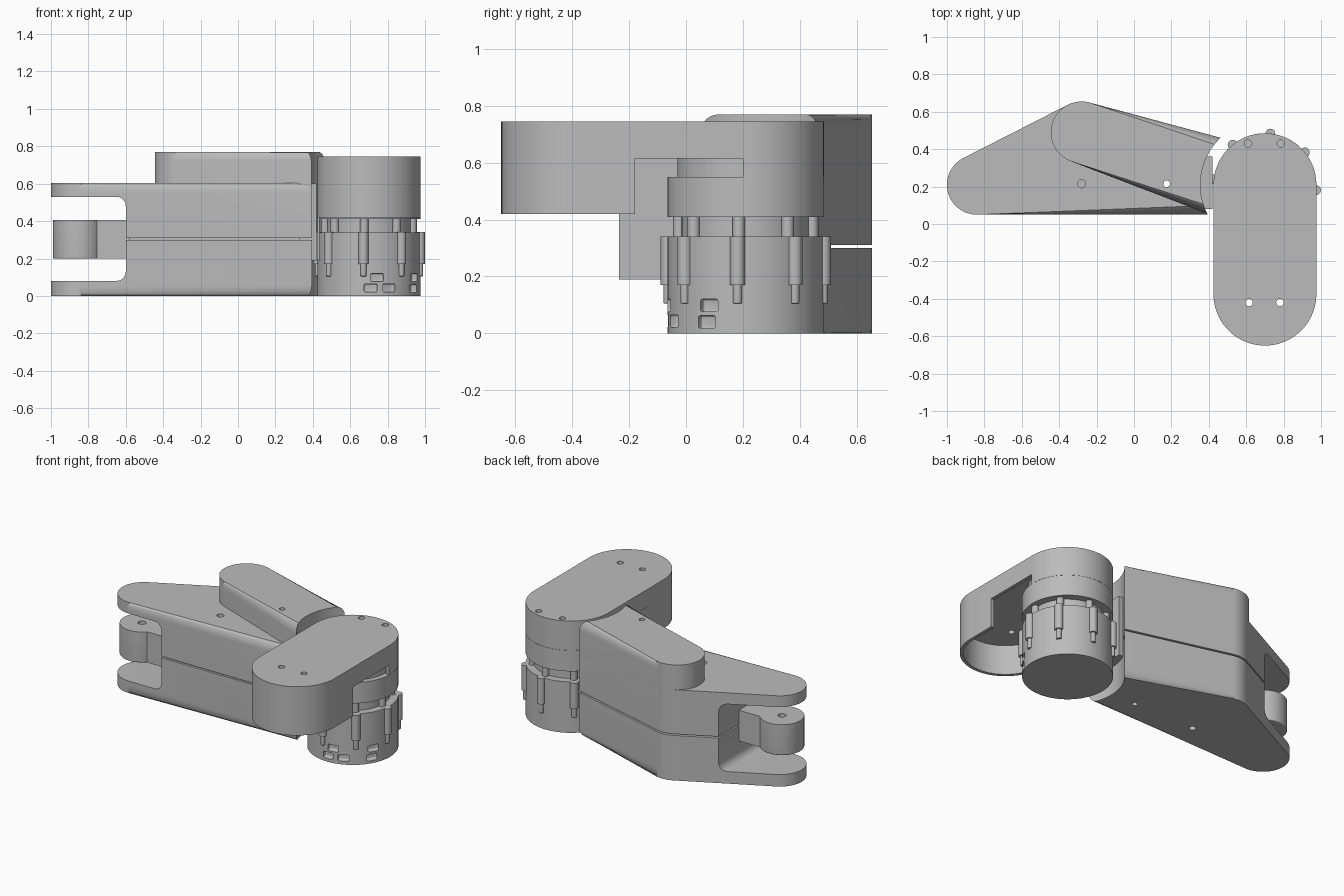
import bpy, bmesh
from math import sin, cos, pi, radians
from mathutils import Matrix, Vector

old = bpy.data.objects.get("Cube")
if old:
    bpy.data.objects.remove(old, do_unlink=True)

grey = bpy.data.materials.new("machined grey")
grey.use_nodes = True
COLOUR = (0.5, 0.5, 0.5, 1)
grey.diffuse_color = COLOUR
grey.node_tree.nodes["Principled BSDF"].inputs["Base Color"].default_value = COLOUR
parts = []


def finish(name, bm):
    bmesh.ops.recalc_face_normals(bm, faces=bm.faces)
    mesh = bpy.data.meshes.new(name)
    bm.to_mesh(mesh)
    bm.free()
    mesh.materials.append(grey)
    ob = bpy.data.objects.new(name, mesh)
    bpy.context.scene.collection.objects.link(ob)
    parts.append(ob)
    return ob


def prism(name, pts, z0, z1, top=0, bottom=0):
    """Extrude a plan outline, rounding its top and bottom rims."""
    bm = bmesh.new()
    low = [bm.verts.new((x, y, z0)) for x, y in pts]
    high = [bm.verts.new((x, y, z1)) for x, y in pts]
    n = len(pts)
    bm.faces.new(low[::-1])
    bm.faces.new(high)
    for i in range(n):
        j = (i + 1) % n
        bm.faces.new((low[i], low[j], high[j], high[i]))
    for z, r in ((z1, top), (z0, bottom)):
        if r:
            rim = [e for e in bm.edges if all(abs(v.co.z - z) < 1e-5 for v in e.verts)]
            bmesh.ops.bevel(bm, geom=rim, offset=r, segments=6, profile=0.5,
                            affect='EDGES', clamp_overlap=False)
    bmesh.ops.remove_doubles(bm, verts=bm.verts, dist=1e-5)
    return finish(name, bm)


def arc(x, y, r, a0, a1, n=24):
    angles = [radians(a0 + (a1 - a0) * i / n) for i in range(n + 1)]
    return [(x + r * cos(a), y + r * sin(a)) for a in angles]


def cylinder(name, x, y, r, z0, z1, top=0, bottom=0, n=64):
    return prism(name, arc(x, y, r, 0, 360, n)[:-1], z0, z1, top, bottom)


def box(name, lo, hi, bevel=0, turn=None):
    lo, hi = Vector(lo), Vector(hi)
    bm = bmesh.new()
    bmesh.ops.create_cube(bm, size=1, matrix=Matrix.Translation((lo + hi) / 2)
                          @ Matrix.Diagonal((*(hi - lo), 1)))
    if bevel:
        bmesh.ops.bevel(bm, geom=bm.edges[:], offset=bevel, segments=5,
                        profile=0.5, affect='EDGES')
    if turn:
        bm.transform(turn)
    return finish(name, bm)


def cut(targets, cutter):
    """Subtract the cutter from each target, then discard it."""
    for ob in targets:
        mod = ob.modifiers.new("cut", 'BOOLEAN')
        mod.operation, mod.solver, mod.object = 'DIFFERENCE', 'EXACT', cutter
        dg = bpy.context.evaluated_depsgraph_get()
        mesh = bpy.data.meshes.new_from_object(ob.evaluated_get(dg))
        ob.modifiers.clear()
        ob.data = mesh
    parts.remove(cutter)
    bpy.data.objects.remove(cutter, do_unlink=True)


MX, MY, R = 0.70, 0.21, 0.275   # motor axis and radius
FX, FY = -0.84, 0.21            # fork axis
AY = -0.375                     # far end of the swing arm

# Housing: two shells and a raised block, scooped around the motor
plan = (arc(-0.28, 0.49, 0.165, 116, 75, 10) + [(0.6, 0.424), (0.6, 0.05)]
        + arc(FX, FY, 0.16, 270, 116, 28))
ridge = arc(-0.28, 0.49, 0.165, 249, 75, 28) + [(0.6, 0.424), (0.6, -0.025)]
lower = prism("lower_housing", plan[::-1], 0, 0.30, bottom=0.055)
upper = prism("upper_housing", plan[::-1], 0.31, 0.605, top=0.055)
block = prism("raised_housing", ridge[::-1], 0.31, 0.77, top=0.05)
shells = [lower, upper, block]
cut(shells, cylinder("scoop", MX, MY, 0.345, -1, 2, n=96))
cut([lower, upper], box("fork_gap", (-1.3, -0.3, 0.08), (-0.6, 0.9, 0.53), 0.05))
cut([block], box("front_trim", (0, -0.5, 0), (0.7, 0.05, 1)))
cut(shells, cylinder("through_hole", 0.175, 0.215, 0.018, -1, 2, n=20))
for z0, z1 in ((-0.1, 0.06), (0.56, 0.7)):
    cut([lower if z0 < 0 else upper],
        cylinder("screw_hole", -0.28, 0.215, 0.022, z0, z1, n=20))
core = prism("housing_core", [(-0.58, 0.065), (0.33, 0.065), (0.33, 0.46),
                              (-0.25, 0.48), (-0.58, 0.4)], 0.25, 0.36)
cut([core], cylinder("core_hole", 0.175, 0.215, 0.018, -1, 2, n=20))

# Fork roller and the neck that carries it
roller = cylinder("fork_roller", -0.855, FY, 0.135, 0.2, 0.405, 0.006, 0.006)
cut([roller], cylinder("roller_hole", -0.855, FY, 0.025, 0.35, 0.6, n=20))
box("roller_neck", (-0.8, 0.12, 0.2), (-0.57, 0.3, 0.405))

# Motor: lower can, waist with posts, upper can
can = cylinder("motor_can", MX, MY, R, 0, 0.34, bottom=0.01, n=96)
axis = Matrix.Translation((MX, MY, 0))
slots = [(-81, 0.098), (-88, 0.043), (-67, 0.043), (-28, 0.098), (-30, 0.04), (-152, 0.26)]
for angle, z in slots:
    h = 0.065 if z > 0.2 else 0.022
    turn = axis @ Matrix.Rotation(radians(angle), 4, 'Z')
    cut([can], box("slot", (R - 0.03, -0.035, z - h), (R + 0.03, 0.035, z + h), 0.008, turn))
cylinder("motor_waist", MX, MY, 0.225, 0.33, 0.42)
cylinder("motor_cap", MX, MY, R, 0.41, 0.549, n=96)
cylinder("motor_hub", MX, MY, 0.24, 0.54, 0.64)
for i in range(8):
    a = radians(-6 + 45 * i)
    x, y = MX + R * cos(a), MY + R * sin(a)
    cylinder("motor_lug", x, y, 0.026, 0.17, 0.341, n=20)
    cylinder("lug_pin", x, y, 0.016, 0.105, 0.18, bottom=0.004, n=14)
    cylinder("motor_post", MX + 0.235 * cos(a), MY + 0.235 * sin(a), 0.022, 0.33, 0.42, n=16)

# Swing arm: capsule plate with a hollow cup at the far end
def capsule(r):
    return arc(MX, MY, r, 0, 180, 40) + arc(MX, AY, r, 180, 360, 40)

arm = prism("swing_arm", capsule(R), 0.42, 0.745, top=0.006)
cut([arm], prism("arm_hollow", capsule(R - 0.022), 0.3, 0.62))
cut([arm], box("arm_side_gap", (0, -0.18, 0.2), (1.5, 0.2, 0.615)))
cut([arm], box("arm_back_gap", (0, 0.19, 0.2), (1.5, 1, 0.55)))
for x, y in ((0.615, AY - 0.045), (0.78, AY - 0.045), (0.61, 0.43), (0.785, 0.43)):
    cut([arm], cylinder("arm_hole", x, y, 0.02, 0.5 if y < 0 else 0.7, 1, n=20))

# Bracket joining the housing to the motor and arm
box("bracket_block", (0.33, 0.08, 0.19), (0.42, 0.36, 0.6))
fin = box("bracket_fin", (0.424, -0.235, 0.19), (0.436, 0.2, 0.63))

# Smooth curved surfaces, keep crisp edges
bpy.ops.object.select_all(action='DESELECT')
for ob in parts:
    ob.select_set(True)
bpy.context.view_layer.objects.active = parts[0]
bpy.ops.object.shade_smooth_by_angle(angle=radians(35))
